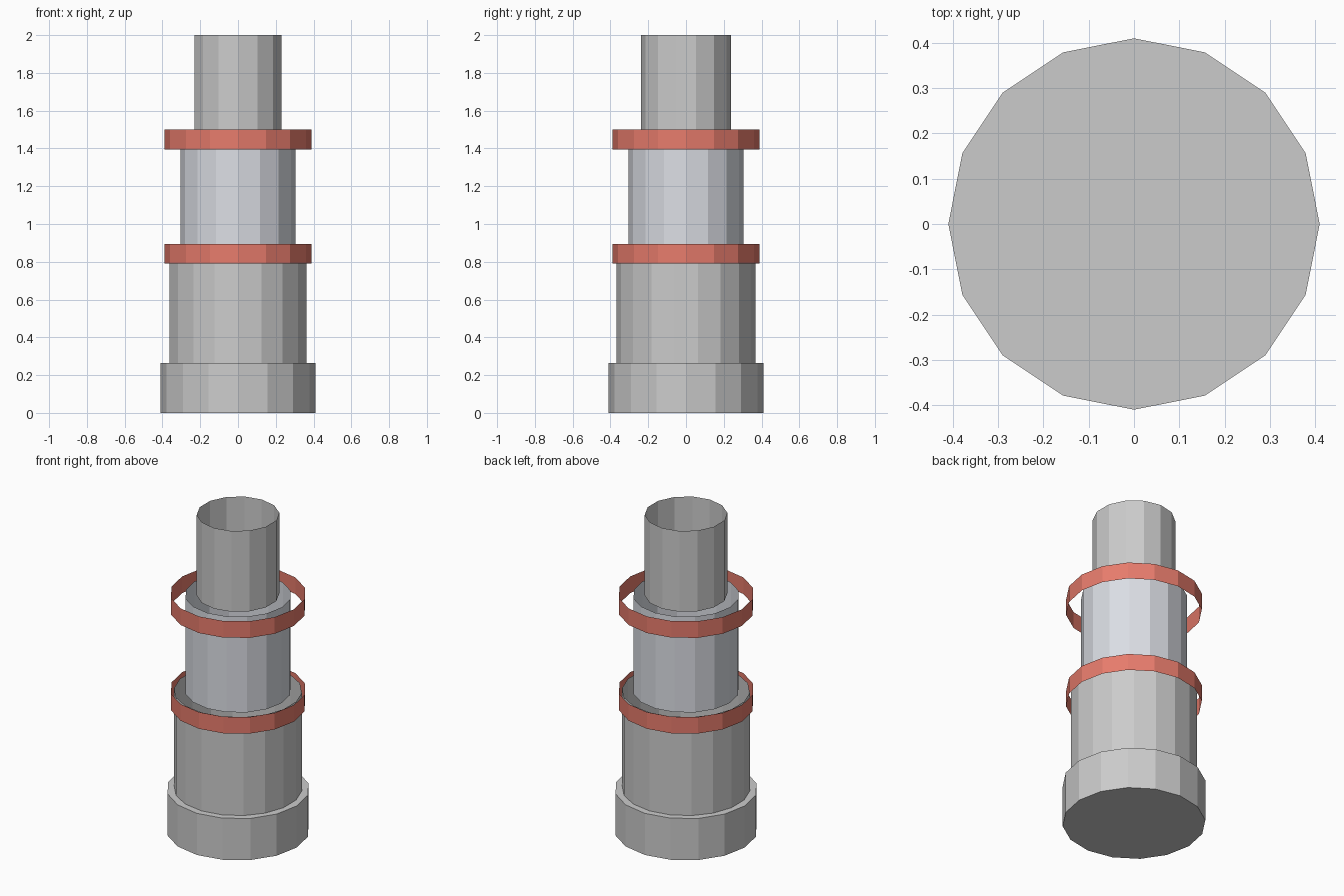
import bpy, math

if "Cube" in bpy.data.objects:
    bpy.data.objects.remove(bpy.data.objects["Cube"])


def material(name, rgb):
    m = bpy.data.materials.new(name)
    m.diffuse_color = (*rgb, 1)
    m.use_nodes = True
    m.node_tree.nodes["Principled BSDF"].inputs["Base Color"].default_value = m.diffuse_color
    return m


def cylinder(name, sides, radius, z0, z1, mat, capped=False):
    """Flat-faced cylinder with a corner on the y axis, open-ended unless capped."""
    bpy.ops.mesh.primitive_cylinder_add(
        vertices=sides, radius=radius, depth=z1 - z0,
        end_fill_type='NGON' if capped else 'NOTHING',
        location=(0, 0, (z0 + z1) / 2))
    ob = bpy.context.object
    ob.name = name
    ob.data.materials.append(mat)
    return ob


base_grey = material("base_grey", (0.70, 0.70, 0.69))
light_grey = material("light_grey", (0.83, 0.83, 0.85))
blue_grey = material("blue_grey", (0.71, 0.73, 0.78))
red = material("red", (0.80, 0.20, 0.15))

# Solid foot
cylinder("base", 16, 0.41, 0, 0.263, base_grey, capped=True)

# Stacked open tubes, each narrower and with fewer sides
cylinder("lower_tube", 18, 0.367, 0.263, 0.885, light_grey)
cylinder("middle_tube", 16, 0.305, 0.885, 1.49, blue_grey)
cylinder("upper_tube", 14, 0.237, 1.49, 2.0, light_grey)

# Thin open red bands around the joints
for name, z in (("lower_band", 0.79), ("upper_band", 1.395)):
    cylinder(name, 16, 0.39, z, z + 0.105, red)
